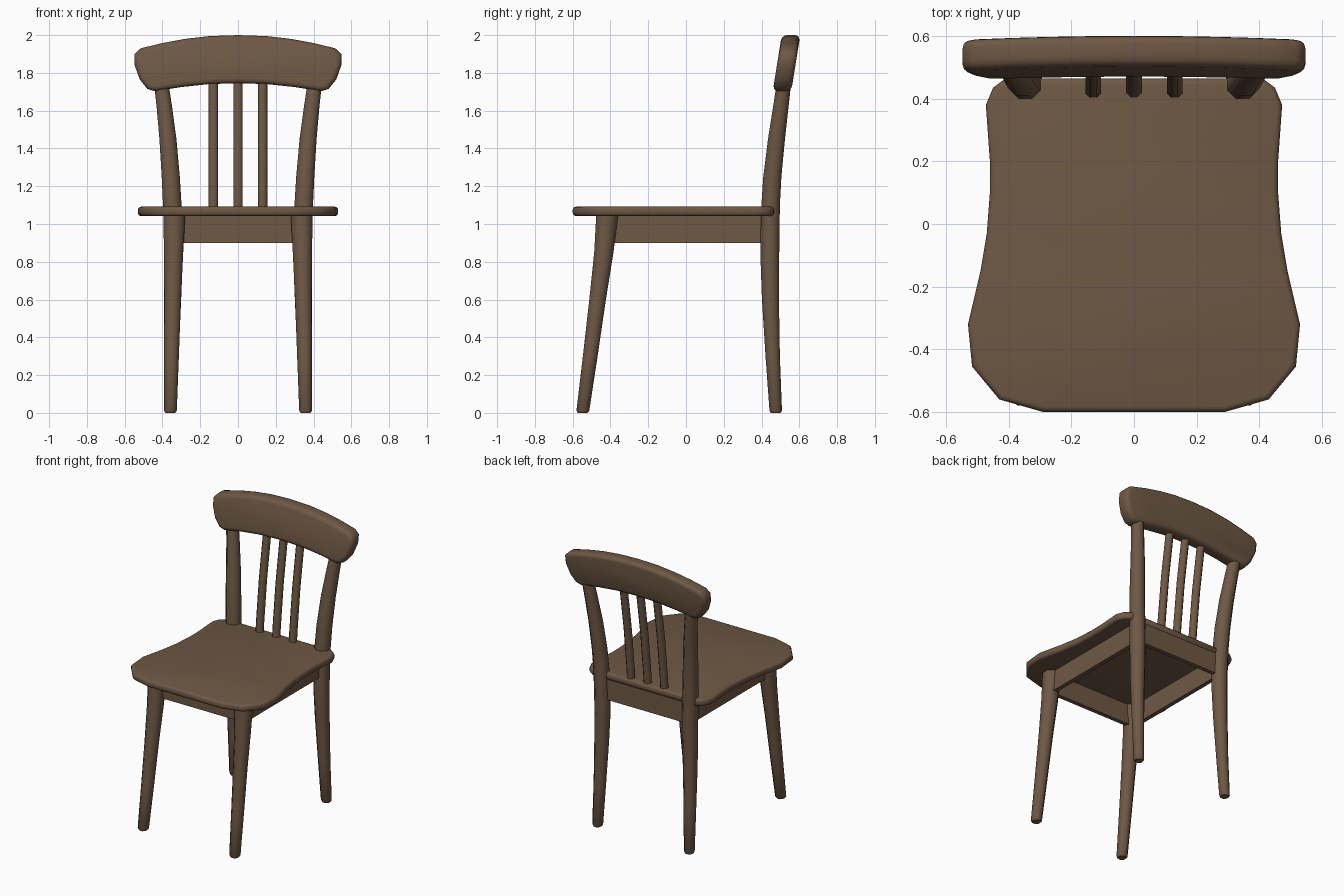
import bpy, bmesh, math
from mathutils import Vector

if "Cube" in bpy.data.objects:
    bpy.data.objects.remove(bpy.data.objects["Cube"])

wood = bpy.data.materials.new("brown_wood")
wood.diffuse_color = (0.156, 0.098, 0.058, 1)
wood.use_nodes = True
wood.node_tree.nodes["Principled BSDF"].inputs["Base Color"].default_value = wood.diffuse_color


def finish(name, bm, angle=50):
    bmesh.ops.recalc_face_normals(bm, faces=bm.faces)
    me = bpy.data.meshes.new(name)
    bm.to_mesh(me)
    bm.free()
    me.materials.append(wood)
    ob = bpy.data.objects.new(name, me)
    bpy.context.collection.objects.link(ob)
    bpy.ops.object.select_all(action='DESELECT')
    ob.select_set(True)
    bpy.context.view_layer.objects.active = ob
    bpy.ops.object.shade_smooth_by_angle(angle=math.radians(angle))
    return ob


def post(name, rings, sides=8):
    """Loft level octagons through (x, y, z, radius)."""
    bm = bmesh.new()
    loops = []
    for x, y, z, r in rings:
        r /= math.cos(math.pi / sides)
        loops.append([bm.verts.new((x + r * math.cos((i + .5) * math.tau / sides),
                                    y + r * math.sin((i + .5) * math.tau / sides), z))
                      for i in range(sides)])
    for a, b in zip(loops, loops[1:]):
        for i in range(sides):
            j = (i + 1) % sides
            bm.faces.new((a[i], a[j], b[j], b[i]))
    bm.faces.new(loops[0])
    bm.faces.new(loops[-1])
    return finish(name, bm)


def slab(name, half, axis, depth, bevel):
    """Mirror a half outline across x, extrude it and round the rims."""
    pts = half + [(-x, v) for x, v in reversed(half) if x > 0]
    bm = bmesh.new()
    place = (lambda x, v: (x, v, 0)) if axis.z else (lambda x, v: (x, 0, v))
    face = bm.faces.new([bm.verts.new(place(x, v)) for x, v in pts])
    ext = bmesh.ops.extrude_face_region(bm, geom=[face])
    new = [g for g in ext["geom"] if isinstance(g, bmesh.types.BMVert)]
    bmesh.ops.translate(bm, verts=new, vec=axis * depth)
    rims = [e for e in bm.edges
            if abs((e.verts[0].co - e.verts[1].co).dot(axis)) < 1e-5]
    bmesh.ops.bevel(bm, geom=rims, offset=bevel, segments=3, profile=0.5,
                    affect='EDGES', clamp_overlap=True)
    return bm


def box(name, size, loc):
    bm = bmesh.new()
    bmesh.ops.create_cube(bm, size=1)
    for v in bm.verts:
        v.co = Vector(a * b for a, b in zip(v.co, size)) + Vector(loc)
    return finish(name, bm, 30)


# Seat board with waisted sides
seat = slab("seat", [(0.41, 0.465), (0.45, 0.435), (0.473, 0.38), (0.46, 0.2),
                     (0.46, 0.1), (0.47, -0.03), (0.49, -0.15), (0.53, -0.32),
                     (0.517, -0.455), (0.43, -0.56), (0.29, -0.6)],
            Vector((0, 0, 1)), 0.05, 0.018)
bmesh.ops.translate(seat, verts=seat.verts, vec=(0, 0, 1.042))
finish("seat", seat)

# Crest rail: arched outline, leaning backwards
rail = slab("crest_rail", [(0, 2.0), (0.15, 1.995), (0.28, 1.98), (0.4, 1.958),
                           (0.515, 1.93), (0.547, 1.9), (0.547, 1.84),
                           (0.52, 1.765), (0.48, 1.715), (0.44, 1.703),
                           (0.3, 1.725), (0.15, 1.741), (0, 1.745)],
            Vector((0, 1, 0)), 0.098, 0.028)
for v in rail.verts:
    v.co.y += 0.462 + 0.16 * (v.co.z - 1.72)
finish("crest_rail", rail)

# Legs; the back pair continues upwards as splayed back posts
for s, side in ((-1, "left"), (1, "right")):
    post(f"front_leg_{side}", [(s * x, y, z, r) for x, y, z, r in (
        (0.358, -0.547, 0, 0.026), (0.358, -0.546, 0.012, 0.034),
        (0.352, -0.507, 0.3, 0.039), (0.346, -0.468, 0.6, 0.044),
        (0.341, -0.435, 0.85, 0.051), (0.337, -0.417, 1.05, 0.058))])
    post(f"back_leg_{side}", [(s * x, y, z, r) for x, y, z, r in (
        (0.358, 0.475, 0, 0.026), (0.358, 0.475, 0.012, 0.033),
        (0.352, 0.459, 0.3, 0.038), (0.346, 0.447, 0.6, 0.045),
        (0.342, 0.444, 0.8, 0.049), (0.343, 0.445, 0.95, 0.05),
        (0.348, 0.448, 1.1, 0.049), (0.356, 0.457, 1.25, 0.048),
        (0.371, 0.479, 1.45, 0.045), (0.39, 0.502, 1.62, 0.041),
        (0.408, 0.52, 1.76, 0.038))])
    box(f"side_apron_{side}", (0.03, 0.84, 0.145), (s * 0.34, 0.015, 0.9725))

# Front and back aprons
for name, y in (("front_apron", -0.415), ("back_apron", 0.445)):
    box(name, (0.66, 0.03, 0.145), (0, y, 0.9725))

# Three slender spindles
for i, x in enumerate((-0.13, 0, 0.13)):
    post(f"spindle_{i + 1}", [(x, 0.426, 1.06, 0.025), (x, 0.432, 1.15, 0.025),
                              (x, 0.465, 1.45, 0.025), (x, 0.515, 1.78, 0.025)])
